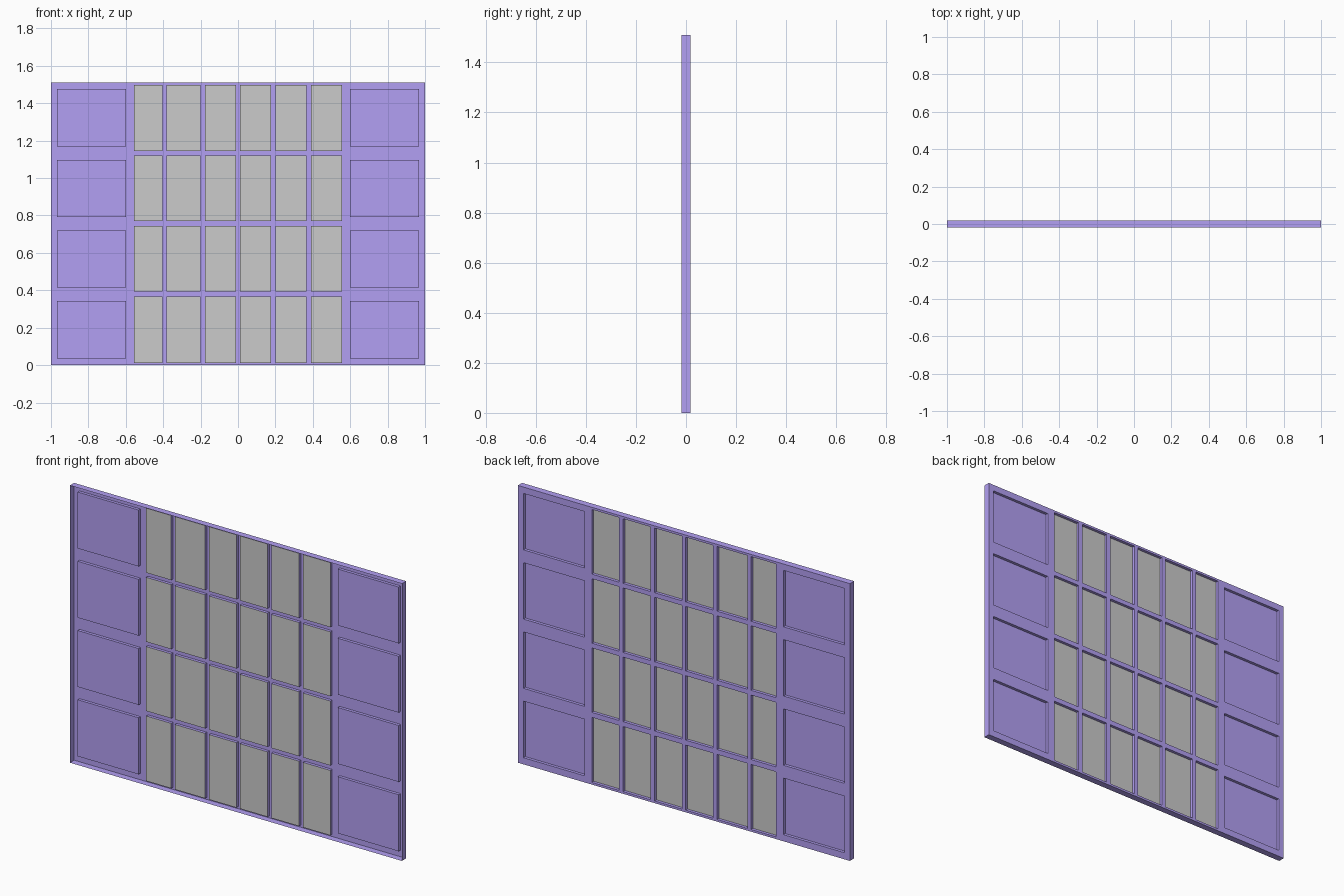
import bpy
import bmesh

if "Cube" in bpy.data.objects:
    bpy.data.objects.remove(bpy.data.objects["Cube"])

W, H = 1.0, 1.51            # half width, height
BACK, FRONT, PRESS = 0.018, -0.018, 0.002

purple = bpy.data.materials.new("purple_paint")
purple.diffuse_color = (0.45, 0.35, 0.9, 1)
purple.use_nodes = True
purple.node_tree.nodes["Principled BSDF"].inputs["Base Color"].default_value = purple.diffuse_color

# even cells are flat sheet, odd cells are pressed panels
SIDE_X = [0.575, 0.60, 0.967, W]
SIDE_Z = [0, 0.036, 0.344, 0.414, 0.721, 0.791, 1.098, 1.168, 1.475, H]
PANE_X = [-0.575, -0.555, -0.404, -0.382, -0.20, -0.176, -0.011, 0.011,
          0.176, 0.20, 0.366, 0.39, 0.555, 0.575]
PANE_Z = [0, 0.012, 0.366, 0.393, 0.744, 0.77, 1.121, 1.146, 1.498, H]


def quad(bm, pts):
    return bm.faces.new([bm.verts.new(p) for p in pts])


def flat(bm, x0, x1, z0, z1, y):
    quad(bm, [(x0, y, z0), (x0, y, z1), (x1, y, z1), (x1, y, z0)])


def walls(bm, x0, x1, z0, z1, ya, yb):
    c = [(x0, z0), (x1, z0), (x1, z1), (x0, z1)]
    for (ax, az), (bx, bz) in zip(c, c[1:] + c[:1]):
        quad(bm, [(ax, ya, az), (ax, yb, az), (bx, yb, bz), (bx, ya, bz)])


def pressed_band(sheet, panel, xs, zs):
    for i in range(len(xs) - 1):
        for j in range(len(zs) - 1):
            cell = (xs[i], xs[i + 1], zs[j], zs[j + 1])
            if i % 2 and j % 2:
                walls(sheet, *cell, BACK, PRESS)
                flat(panel, *cell, PRESS)
            else:
                flat(sheet, *cell, BACK)


def finish(bm, name, mat=None):
    bmesh.ops.remove_doubles(bm, verts=bm.verts, dist=1e-5)
    me = bpy.data.meshes.new(name)
    bm.to_mesh(me)
    bm.free()
    ob = bpy.data.objects.new(name, me)
    bpy.context.collection.objects.link(ob)
    if mat:
        me.materials.append(mat)


sheet, panes = bmesh.new(), bmesh.new()

# embossed side panels, left and right
pressed_band(sheet, sheet, SIDE_X, SIDE_Z)
pressed_band(sheet, sheet, [-x for x in reversed(SIDE_X)], SIDE_Z)

# window grid in the middle
pressed_band(sheet, panes, PANE_X, PANE_Z)

# folded outer flange, open towards the front
walls(sheet, -W, W, 0, H, FRONT, BACK)

finish(sheet, "pressed_door_sheet", purple)
finish(panes, "window_panes")
